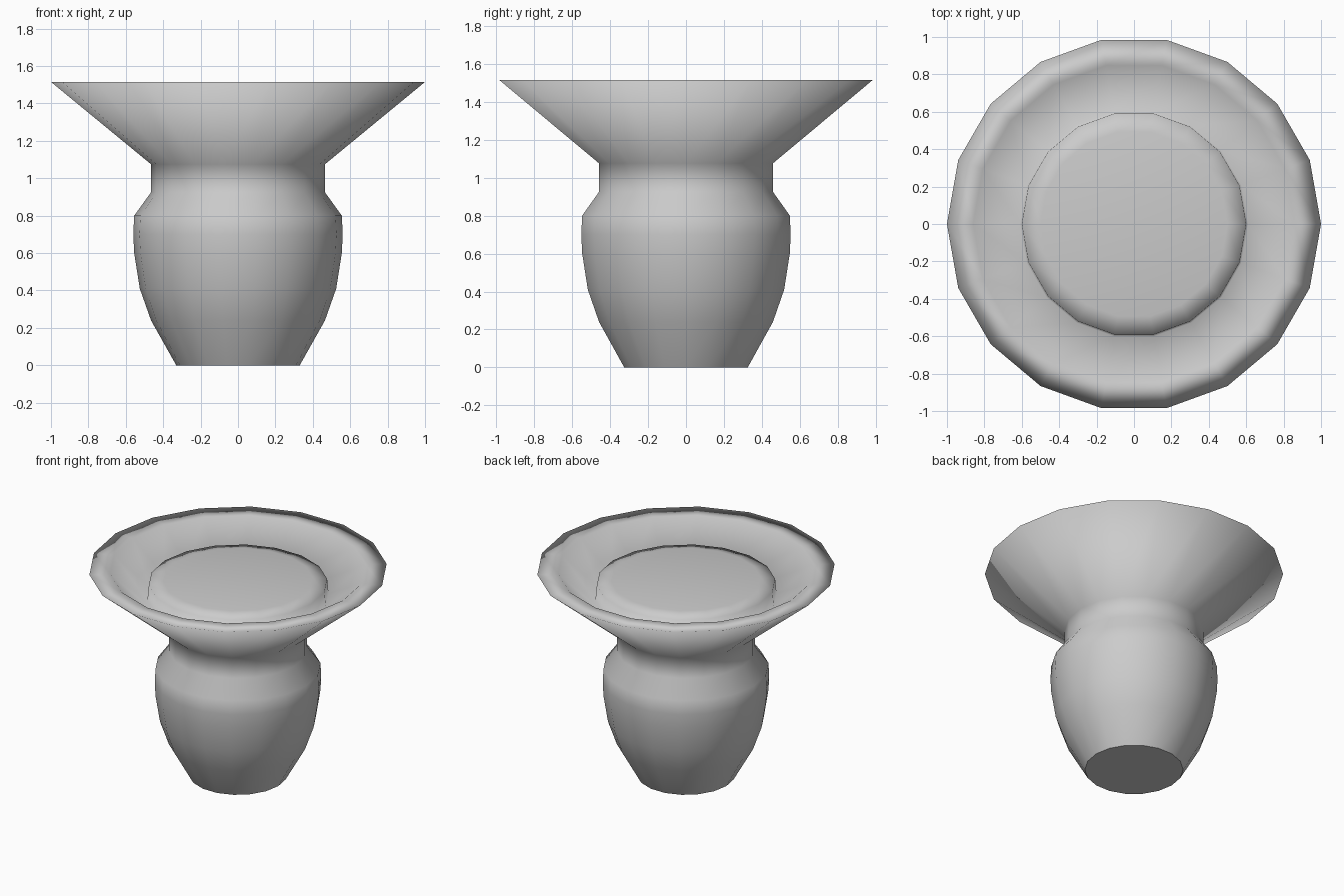
import bpy, bmesh, math

cube = bpy.data.objects.get("Cube")
if cube:
    bpy.data.objects.remove(cube)

SIDES = 18

clay = bpy.data.materials.new("plain_grey")
clay.use_nodes = True
clay.diffuse_color = (0.6, 0.6, 0.6, 1)
clay.node_tree.nodes["Principled BSDF"].inputs["Base Color"].default_value = (0.6, 0.6, 0.6, 1)


def lathe(name, profile):
    """Turn a (radius, height) profile round z and close both ends."""
    bm = bmesh.new()
    rings = []
    for r, z in profile:
        rings.append([bm.verts.new((r * math.cos(a), r * math.sin(a), z))
                      for a in (2 * math.pi * i / SIDES for i in range(SIDES))])
    for low, high in zip(rings, rings[1:]):
        for i in range(SIDES):
            j = (i + 1) % SIDES
            bm.faces.new((low[i], low[j], high[j], high[i]))
    base = bm.faces.new(rings[0][::-1])
    top = bm.faces.new(rings[-1])
    bmesh.ops.poke(bm, faces=[top])
    for face in bm.faces:
        face.smooth = True
    # crisp foot edge
    for edge in base.edges:
        edge.smooth = False
    mesh = bpy.data.meshes.new(name)
    bm.to_mesh(mesh)
    bm.free()
    mesh.materials.append(clay)
    obj = bpy.data.objects.new(name, mesh)
    bpy.context.collection.objects.link(obj)
    return obj


body = [(0.33, 0), (0.465, 0.24), (0.525, 0.41), (0.555, 0.6), (0.56, 0.7), (0.555, 0.8)]
neck = [(0.465, 0.925), (0.465, 1.075)]
flared_rim = [(1.0, 1.515), (0.86, 1.515)]
groove = [(0.61, 1.31)]
mound = [(0.6, 1.42), (0.5, 1.44)]
lathe("flared_vase", body + neck + flared_rim + groove + mound)
